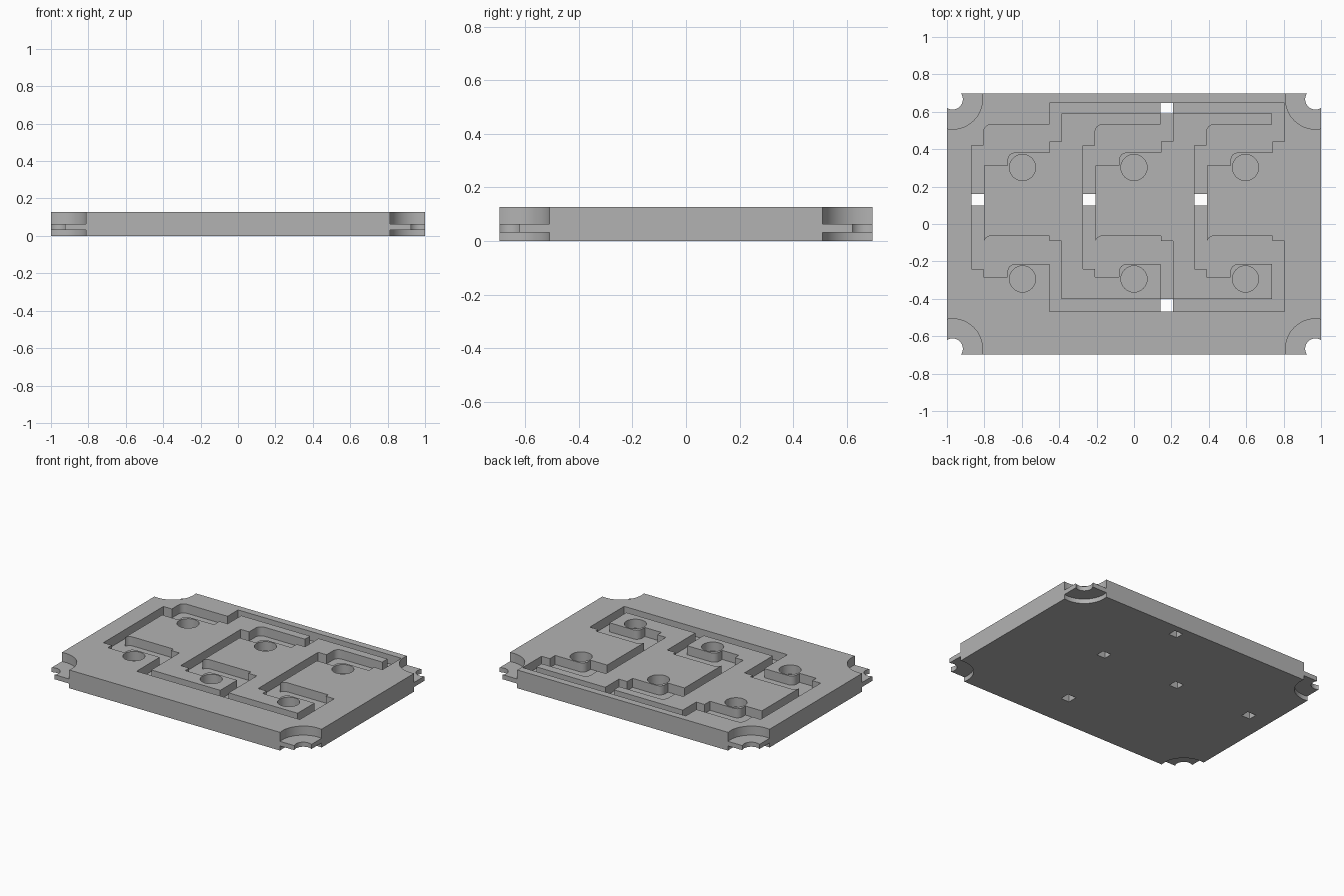
import bpy, bmesh, math

if "Cube" in bpy.data.objects:
    bpy.data.objects.remove(bpy.data.objects["Cube"], do_unlink=True)

TOP, FLOOR, LEDGE = 0.127, 0.064, 0.032   # plate top, pocket floor, underside recess
ABOVE, BELOW = 0.3, -0.2                  # cutter overshoot
COLS, ROWS = (-0.596, 0, 0.596), (0.302, -0.294)

grey = bpy.data.materials.new("plain_grey")
grey.use_nodes = True
grey.diffuse_color = (0.45, 0.45, 0.45, 1)
grey.node_tree.nodes["Principled BSDF"].inputs["Base Color"].default_value = grey.diffuse_color


def prism(name, points, z0, z1):
    """Extrude a counter-clockwise outline from z0 to z1."""
    bm = bmesh.new()
    face = bm.faces.new([bm.verts.new((x, y, z0)) for x, y in points])
    new = bmesh.ops.extrude_face_region(bm, geom=[face])["geom"]
    bmesh.ops.translate(bm, vec=(0, 0, z1 - z0),
                        verts=[v for v in new if isinstance(v, bmesh.types.BMVert)])
    bmesh.ops.recalc_face_normals(bm, faces=bm.faces)
    mesh = bpy.data.meshes.new(name)
    bm.to_mesh(mesh)
    bm.free()
    mesh.materials.append(grey)
    ob = bpy.data.objects.new(name, mesh)
    bpy.context.collection.objects.link(ob)
    return ob


def rect(x0, x1, y0, y1):
    return [(x0, y0), (x1, y0), (x1, y1), (x0, y1)]


def arc(x, y, r, start, end, steps):
    angles = [math.radians(start + (end - start) * i / steps) for i in range(steps + 1)]
    return [(x + r * math.cos(a), y + r * math.sin(a)) for a in angles]


def disc(x, y, r, sides=48):
    return arc(x, y, r, 0, 360, sides)[:-1]


plate = prism("plate", rect(-1, 1, -0.697, 0.697), 0, TOP)


def cut(points, z0, z1=ABOVE):
    """Subtract a prism from the plate and discard the cutter."""
    cutter = prism("cutter", points, z0, z1)
    cutter.hide_render = True
    mod = plate.modifiers.new("cut", 'BOOLEAN')
    mod.operation, mod.solver, mod.object = 'DIFFERENCE', 'EXACT', cutter
    graph = bpy.context.evaluated_depsgraph_get()
    result = bpy.data.meshes.new_from_object(plate.evaluated_get(graph))
    plate.modifiers.clear()
    plate.data = result
    bpy.data.objects.remove(cutter, do_unlink=True)


# Corner screw holes with recesses above and below
for sx in (-1, 1):
    for sy in (-1, 1):
        x, y = sx * 0.97, sy * 0.667
        cut(disc(x, y, 0.16), FLOOR)
        cut(disc(x, y, 0.16), BELOW, LEDGE)
        cut(disc(x, y, 0.055), BELOW)

# Row channels along the back and front
cut(rect(-0.453, 0.804, 0.59, 0.648), FLOOR)
cut(rect(-0.453, 0.804, -0.468, -0.4), FLOOR)

for cx in COLS:
    # Column channel and the branches joining it to the row channels
    cut(rect(cx - 0.273, cx - 0.207, -0.24, 0.42), FLOOR)
    cut(rect(cx + 0.143, cx + 0.208, 0.441, 0.648), FLOOR)
    cut(rect(cx + 0.143, cx + 0.208, -0.468, -0.09), FLOOR)
    # Wire hole through the column channel
    cut(rect(cx - 0.273, cx - 0.207, 0.1, 0.16), BELOW)
    for cy in ROWS:
        # Socket pocket with one rounded outer and one rounded inner corner
        outline = [(cx - 0.208, cy + 0.01), (cx - 0.08, cy + 0.01)]
        outline += arc(cx - 0.04, cy + 0.04, 0.04, 180, 90, 8)
        outline += [(cx + 0.144, cy + 0.08), (cx + 0.144, cy + 0.23)]
        outline += arc(cx - 0.168, cy + 0.19, 0.04, 90, 180, 8)
        cut(outline, FLOOR)
        # Blind centre post hole
        cut(disc(cx, cy, 0.07), FLOOR)
    # Side tab joining each socket to its branch
    cut(rect(cx + 0.14, cx + 0.208, 0.441, 0.5), FLOOR)

# Wire holes through the row channels
cut(rect(0.143, 0.208, 0.59, 0.648), BELOW)
cut(rect(0.143, 0.208, -0.468, -0.4), BELOW)

bpy.ops.object.select_all(action='DESELECT')
plate.select_set(True)
bpy.context.view_layer.objects.active = plate
bpy.ops.object.shade_smooth_by_angle(angle=math.radians(30))
